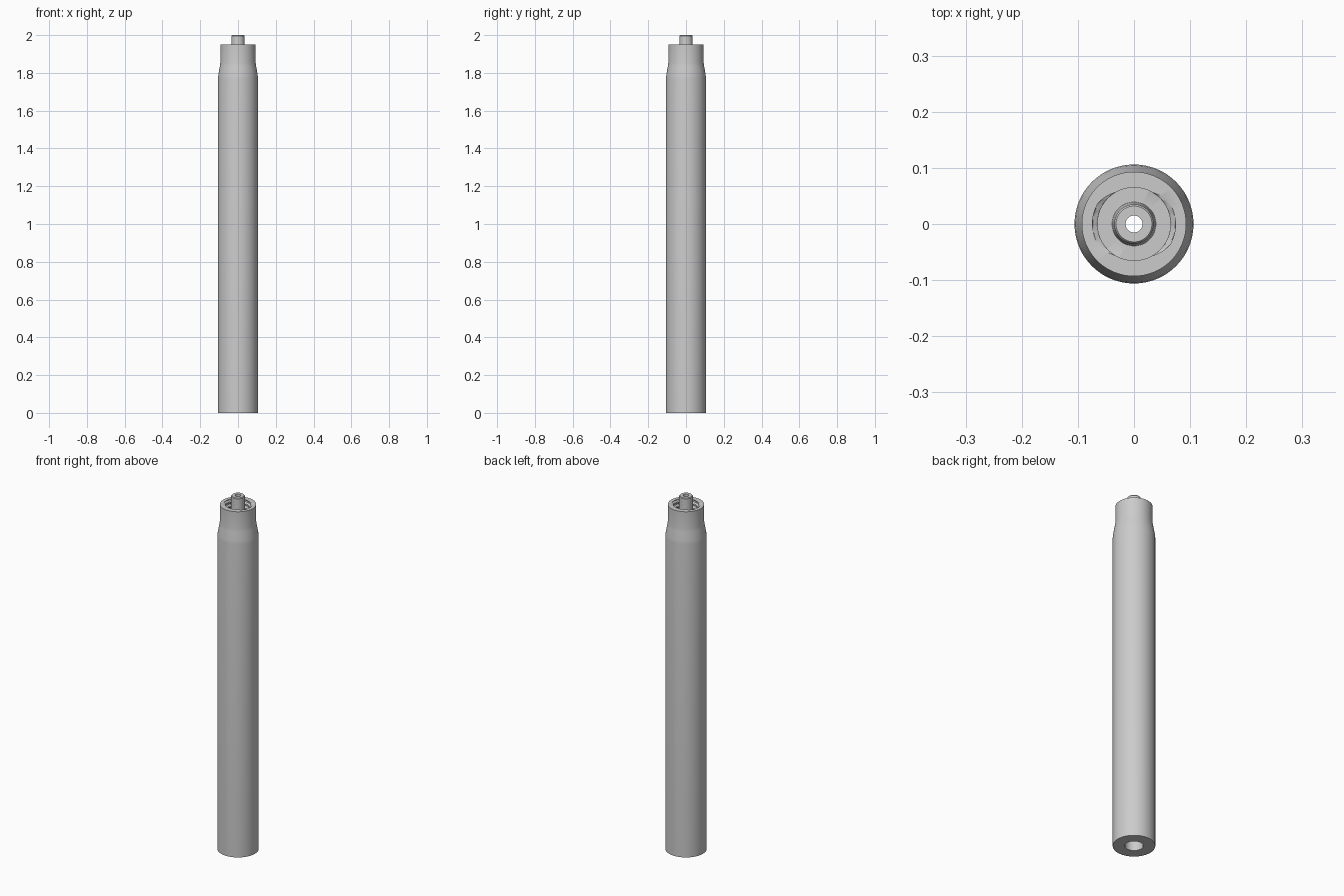
import bpy, bmesh, math

cube = bpy.data.objects.get("Cube")
if cube:
    bpy.data.objects.remove(cube, do_unlink=True)

SEGMENTS = 96
RIM_Z, FLOOR_Z = 1.95, 1.85      # threaded socket
CREST, ROOT = 0.065, 0.074       # thread radii
LEAD, STARTS, ROWS = 0.05, 2, 40

steel = bpy.data.materials.new("grey_steel")
steel.use_nodes = True
grey = (0.6, 0.6, 0.6, 1)
steel.diffuse_color = grey
steel.node_tree.nodes["Principled BSDF"].inputs["Base Color"].default_value = grey


def plain(radius):
    return lambda angle: radius


def thread(z):
    """Radius of a two-start internal thread at height z."""
    def radius(angle):
        phase = (STARTS * angle / math.tau - z / LEAD * STARTS) % 1
        wave = abs(2 * phase - 1)
        return CREST + (ROOT - CREST) * min(1, max(0, 3 * wave - 1))
    return radius


def lathe(name, rings):
    """Revolve a closed profile of (radius function, height) rings."""
    bm = bmesh.new()
    angles = [math.tau * i / SEGMENTS for i in range(SEGMENTS)]
    loops = [[bm.verts.new((r(a) * math.cos(a), r(a) * math.sin(a), z))
              for a in angles] for r, z in rings]
    for k, low in enumerate(loops):
        high = loops[(k + 1) % len(loops)]
        for i in range(SEGMENTS):
            j = (i + 1) % SEGMENTS
            bm.faces.new((low[i], low[j], high[j], high[i]))
    bmesh.ops.recalc_face_normals(bm, faces=bm.faces)
    mesh = bpy.data.meshes.new(name)
    bm.to_mesh(mesh)
    bm.free()
    mesh.materials.append(steel)
    obj = bpy.data.objects.new(name, mesh)
    bpy.context.collection.objects.link(obj)
    bpy.ops.object.select_all(action="DESELECT")
    obj.select_set(True)
    bpy.context.view_layer.objects.active = obj
    bpy.ops.object.shade_smooth_by_angle(angle=math.radians(30))
    return obj


# Outer shell: straight tube, soft shoulder and neck
outer = [(0.046, 0), (0.106, 0), (0.106, 1.77), (0.104, 1.79),
         (0.096, 1.835), (0.093, 1.855), (0.093, RIM_Z)]

# Socket wall with internal thread
heights = [RIM_Z + (FLOOR_Z - RIM_Z) * k / ROWS for k in range(ROWS + 1)]
socket = [(thread(z), z) for z in heights]

# Central post with flared root, through hole and wide bottom bore
inner = [(0.039, FLOOR_Z), (0.035, 1.93), (0.035, 1.996), (0.032, 2.0),
         (0.015, 2.0), (0.015, 1.72), (0.046, 1.70)]

lathe("tube_body", [(plain(r), z) for r, z in outer] + socket
      + [(plain(r), z) for r, z in inner])
